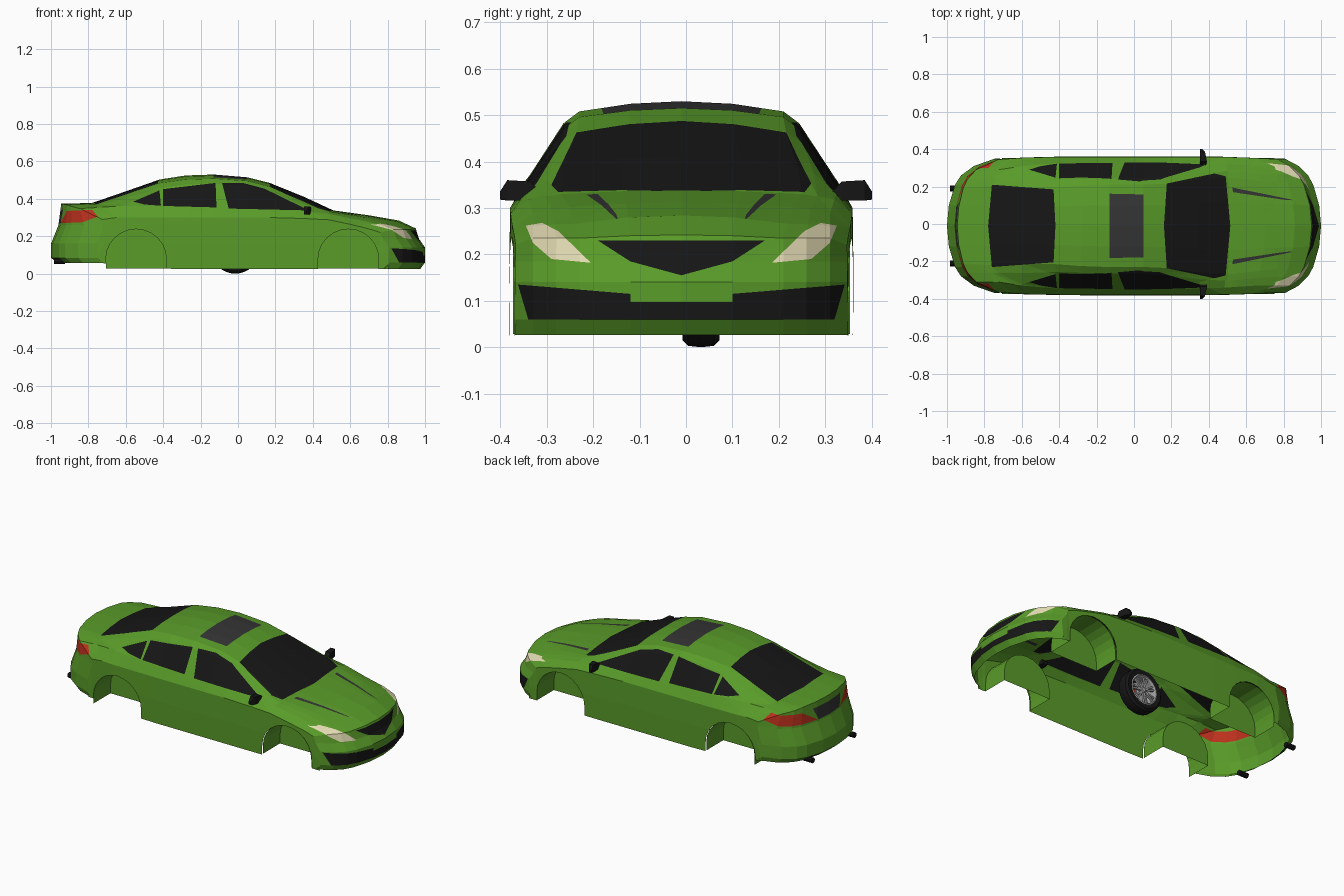
import bpy, bmesh
from math import sin, cos, pi
from mathutils import Vector, Matrix

if "Cube" in bpy.data.objects:
    bpy.data.objects.remove(bpy.data.objects["Cube"])

OFF = Vector((0, -0.01, 0))          # body sits slightly off centre


def material(name, rgb):
    m = bpy.data.materials.new(name)
    m.diffuse_color = (*rgb, 1)
    m.use_nodes = True
    m.node_tree.nodes["Principled BSDF"].inputs["Base Color"].default_value = m.diffuse_color
    return m


GREEN = material("green_paint", (0.10, 0.33, 0.022))
BLACK = material("black", (0.008, 0.008, 0.008))
DARK = material("dark_grey", (0.035, 0.035, 0.035))
RED = material("red", (0.5, 0.03, 0.012))
CREAM = material("lamp_cream", (0.78, 0.72, 0.46))
SILVER = material("silver", (0.4, 0.4, 0.41))


def finish(b, name, mat, loc=OFF):
    me = bpy.data.meshes.new(name)
    b.to_mesh(me)
    b.free()
    me.materials.append(mat)
    ob = bpy.data.objects.new(name, me)
    ob.location = loc
    bpy.context.collection.objects.link(ob)
    return ob


def loft(b, rows, closed=False):
    vs = [[b.verts.new(p) for p in r] for r in rows]
    for r0, r1 in zip(vs, vs[1:] + vs[:1] if closed else vs[1:]):
        for i in range(len(r0) - 1):
            b.faces.new((r0[i], r0[i + 1], r1[i + 1], r1[i]))
    return vs


# Body sections: x, top z, roof edge (y, z), belt (y, z), shoulder (y, z)
def end(x, z):
    return (x, z, 0.22, z, 0.32, z, 0.358, z)


middle = [
    (-0.945, 0.374, 0.20, 0.368, 0.30, 0.348, 0.355, 0.29),
    (-0.78, 0.378, 0.21, 0.372, 0.30, 0.355, 0.36, 0.30),
    (-0.60, 0.44, 0.205, 0.425, 0.32, 0.365, 0.365, 0.30),
    (-0.42, 0.503, 0.205, 0.485, 0.335, 0.36, 0.368, 0.30),
    (-0.28, 0.525, 0.215, 0.503, 0.338, 0.355, 0.369, 0.30),
    (-0.13, 0.53, 0.22, 0.508, 0.34, 0.35, 0.369, 0.30),
    (0.05, 0.515, 0.22, 0.496, 0.34, 0.345, 0.369, 0.30),
    (0.17, 0.485, 0.225, 0.465, 0.34, 0.34, 0.369, 0.30),
    (0.35, 0.412, 0.25, 0.392, 0.335, 0.335, 0.369, 0.295),
    (0.51, 0.338, 0.26, 0.33, 0.33, 0.318, 0.368, 0.288),
    (0.70, 0.312, 0.24, 0.302, 0.32, 0.288, 0.365, 0.265),
    (0.86, 0.284, 0.23, 0.266, 0.32, 0.262, 0.36, 0.24),
    (0.95, 0.242, 0.22, 0.235, 0.32, 0.235, 0.357, 0.22),
]
rear = [end(-0.965, 0.0575), end(-1.0, 0.085), end(-1.0, 0.16), end(-0.96, 0.26)]
front = [end(0.968, 0.185), end(1.0, 0.14), end(1.0, 0.06), end(0.975, 0.026)]


def section(r):
    x, zt, w1, z1, w3, z3, w4, z4 = r
    zb = 0.025 + max(0, -0.38 - x) * 0.055
    c = max(0, min(1, (zt - z3) / 0.18))
    half = [(0, zt), (w1 / 2, zt - (zt - z1) * 0.25), (w1, z1),
            (w1 + (w3 - w1) * (0.5 - 0.3 * c) + 0.01 * c, z1 + (z3 - z1) * (0.5 - 0.3 * c) + 0.006 * c),
            (w3, z3), (w4, z4), (w4 + 0.002, (z4 + zb) / 2), (w4 + 0.001, zb)]
    k = min(1, max(0, (x - 0.45) / 0.5, (-0.58 - x) / 0.4))
    s, q = (1, 0.10) if x > 0 else (-1, 0.17)
    pts = []
    for y, z in [(-y, z) for y, z in half[:0:-1]] + half:
        t = min(1, abs(y) / 0.365)
        pts.append((x - s * k * (0.11 * t ** 2 + q * t ** 8), y, z))
    return pts


bm = bmesh.new()
loft(bm, [section(r) for r in rear + middle + front])
bmesh.ops.remove_doubles(bm, verts=bm.verts, dist=0.0004)
bmesh.ops.recalc_face_normals(bm, faces=bm.faces)
if max(bm.faces, key=lambda f: f.calc_center_median().z).normal.z < 0:
    bmesh.ops.reverse_faces(bm, faces=bm.faces)


# Cut a convex outline, seen along one axis, into the body skin
def cut(outline, axis, keep):
    i, j = [n for n in range(3) if n != axis]

    def v3(a, b):
        v = Vector((0, 0, 0))
        v[i], v[j] = a, b
        return v
    pts = [v3(*p) for p in outline]
    mid = sum(pts, Vector()) / len(pts)
    faces = [f for f in bm.faces if keep(f.calc_center_median())]
    for a, b in zip(pts, pts[1:] + pts[:1]):
        n = v3((b - a)[j], -(b - a)[i]).normalized()
        if n.dot(a - mid) < 0:
            n = -n
        geom = list({v for f in faces for v in f.verts}) + list({e for f in faces for e in f.edges}) + faces
        res = bmesh.ops.bisect_plane(bm, geom=geom, dist=1e-5, plane_co=a, plane_no=n)
        faces = [g for g in res["geom"] if isinstance(g, bmesh.types.BMFace)
                 and (g.calc_center_median() - a).dot(n) < 0]
    return faces


# Move cut faces out of the body into their own object
def panel(name, mat, faces):
    b, seen = bmesh.new(), {}
    for f in faces:
        for v in f.verts:
            if v not in seen:
                seen[v] = b.verts.new(v.co)
        b.faces.new([seen[v] for v in f.verts])
    bmesh.ops.delete(bm, geom=faces, context='FACES')
    finish(b, name, mat)


def side_panel(name, mat, outline, ymin):
    for s, tag in ((1, "left"), (-1, "right")):
        panel(f"{name}_{tag}", mat, cut(outline, 1, lambda c: s * c.y > ymin))


def pair_panel(name, mat, outline, axis, keep):
    for s, tag in ((1, "left"), (-1, "right")):
        o = [(a * s, b) if axis == 0 else (a, b * s) for a, b in outline]
        panel(f"{name}_{tag}", mat, cut(o, axis, lambda c: keep(c) and s * c.y > 0))


def sym(pts):
    return pts + [(x, -y) for x, y in reversed(pts) if y]


# Glass
side_panel("front_side_window", BLACK, [(-0.085, 0.484), (0.03, 0.484), (0.14, 0.455), (0.38, 0.338), (-0.05, 0.348)], 0.18)
side_panel("rear_side_window", BLACK, [(-0.40, 0.452), (-0.12, 0.485), (-0.115, 0.354), (-0.40, 0.362)], 0.18)
side_panel("quarter_window", BLACK, [(-0.56, 0.385), (-0.42, 0.445), (-0.412, 0.363), (-0.5, 0.37)], 0.18)
top = lambda c: c.z > 0.28
panel("windshield", BLACK, cut(sym([(0.16, 0), (0.145, 0.22), (0.43, 0.28), (0.49, 0.265), (0.515, 0)]), 2, top))
panel("rear_window", BLACK, cut(sym([(-0.42, 0), (-0.43, 0.195), (-0.76, 0.22), (-0.78, 0)]), 2, top))
panel("sunroof", DARK, cut(sym([(-0.13, 0.172), (0.05, 0.168)]), 2, top))
pair_panel("hood_vent", DARK, [(0.525, 0.205), (0.87, 0.135), (0.80, 0.14), (0.53, 0.18)], 2, top)

# Lamps, grilles and rear plate
nose = lambda c: c.x > 0.62
pair_panel("headlight", CREAM, [(0.335, 0.262), (0.30, 0.268), (0.265, 0.25), (0.195, 0.182), (0.28, 0.19), (0.32, 0.225)], 0, nose)
panel("upper_grille", BLACK, cut([(-0.18, 0.23), (0.18, 0.23), (0.11, 0.185), (0, 0.155), (-0.11, 0.185)], 0, nose))
pair_panel("lower_grille", BLACK, [(0.352, 0.135), (0.11, 0.115), (0.11, 0.06), (0.33, 0.06)], 0, nose)
panel("middle_grille", BLACK, cut([(-0.11, 0.097), (0.11, 0.097), (0.11, 0.06), (-0.11, 0.06)], 0, nose))
side_panel("taillight", RED, [(-0.95, 0.27), (-0.915, 0.335), (-0.78, 0.342), (-0.75, 0.305), (-0.83, 0.275)], 0.12)
tail = lambda c: c.x < -0.85
panel("rear_plate", DARK, cut([(-0.13, 0.34), (0.13, 0.34), (0.1, 0.268), (-0.1, 0.268)], 0, tail))
panel("rear_valance", BLACK, cut([(-0.2, 0.075), (0.2, 0.075), (0.2, 0.05), (-0.2, 0.05)], 0, tail))

# Wheel arches: cut the sides, then add closed-in wells
for cx, end_name in ((0.59, "front"), (-0.545, "rear")):
    arch = [(cx + 0.162, 0.0)] + [(cx + 0.162 * cos(a * pi / 12), 0.078 + 0.16 * sin(a * pi / 12)) for a in range(13)] + [(cx - 0.162, 0.0)]
    for s, tag in ((1, "left"), (-1, "right")):
        bmesh.ops.delete(bm, geom=cut(arch, 1, lambda c: s * c.y > 0.3), context='FACES')
        b = bmesh.new()
        line = [(x, max(z, 0.028)) for x, z in arch]
        rows = loft(b, [[(x, s * y, z) for x, z in line] for y in (0.363, 0.2)])
        b.faces.new(rows[1])
        finish(b, f"{end_name}_wheel_well_{tag}", GREEN)
finish(bm, "body_shell", GREEN)

# Door mirrors
for s, tag in ((1, "left"), (-1, "right")):
    b = bmesh.new()
    loft(b, [[(x0, s * y, z0), (x1, s * y, z0), (x1, s * y, z1), (x0, s * y, z1), (x0, s * y, z0)]
             for y, x0, x1, z0, z1 in ((0.315, 0.355, 0.385, 0.318, 0.335), (0.335, 0.352, 0.39, 0.316, 0.357),
                                       (0.385, 0.352, 0.38, 0.316, 0.36), (0.401, 0.352, 0.365, 0.318, 0.335))])
    bmesh.ops.remove_doubles(b, verts=b.verts, dist=1e-5)
    bmesh.ops.holes_fill(b, edges=b.edges)
    bmesh.ops.recalc_face_normals(b, faces=b.faces)
    finish(b, f"door_mirror_{tag}", BLACK, (0, 0, 0))

# Exhaust tips
for s, tag in ((1, "left"), (-1, "right")):
    b = bmesh.new()
    bmesh.ops.create_cone(b, cap_ends=True, segments=10, radius1=0.016, radius2=0.016, depth=0.06,
                          matrix=Matrix.Translation((-0.955, s * 0.2, 0.066)) @ Matrix.Rotation(pi / 2, 4, 'Y'))
    finish(b, f"exhaust_tip_{tag}", BLACK)

# Single wheel under the cabin, outer face towards +y
HUB = (-0.015, 0, 0.13)


def lathe(name, mat, prof, n=32):
    b = bmesh.new()
    loft(b, [[(r * cos(2 * pi * i / n), y, r * sin(2 * pi * i / n)) for r, y in prof] for i in range(n)], closed=True)
    bmesh.ops.remove_doubles(b, verts=b.verts, dist=1e-5)
    bmesh.ops.recalc_face_normals(b, faces=b.faces)
    return finish(b, name, mat, HUB)


lathe("tyre", BLACK, [(0.088, -0.005), (0.115, -0.008), (0.127, 0.004), (0.13, 0.032), (0.127, 0.06),
                      (0.115, 0.072), (0.088, 0.068), (0.088, -0.005)])
lathe("rim", SILVER, [(0.09, 0.07), (0.084, 0.072), (0.079, 0.062), (0.079, 0.0), (0.088, -0.005)])
lathe("brake_disc", SILVER, [(0.0, 0.018), (0.06, 0.018), (0.06, 0.026), (0.0, 0.026)])
lathe("hub", SILVER, [(0.0, 0.02), (0.02, 0.02), (0.02, 0.062), (0.012, 0.068), (0.0, 0.068)], 16)

b = bmesh.new()
for i in range(7):
    for d in (-0.13, 0.13):
        m = Matrix.Rotation(2 * pi * i / 7 + d, 4, 'Y') @ Matrix.Translation((0.048, 0.058, 0))
        bmesh.ops.create_cube(b, size=1, matrix=m @ Matrix.Diagonal((0.068, 0.012, 0.009, 1)))
finish(b, "spokes", SILVER, HUB)

b = bmesh.new()
bmesh.ops.create_cube(b, size=1, matrix=Matrix.Translation((0.055, 0.026, 0)) @ Matrix.Diagonal((0.03, 0.03, 0.06, 1)))
finish(b, "brake_caliper", RED, HUB)
